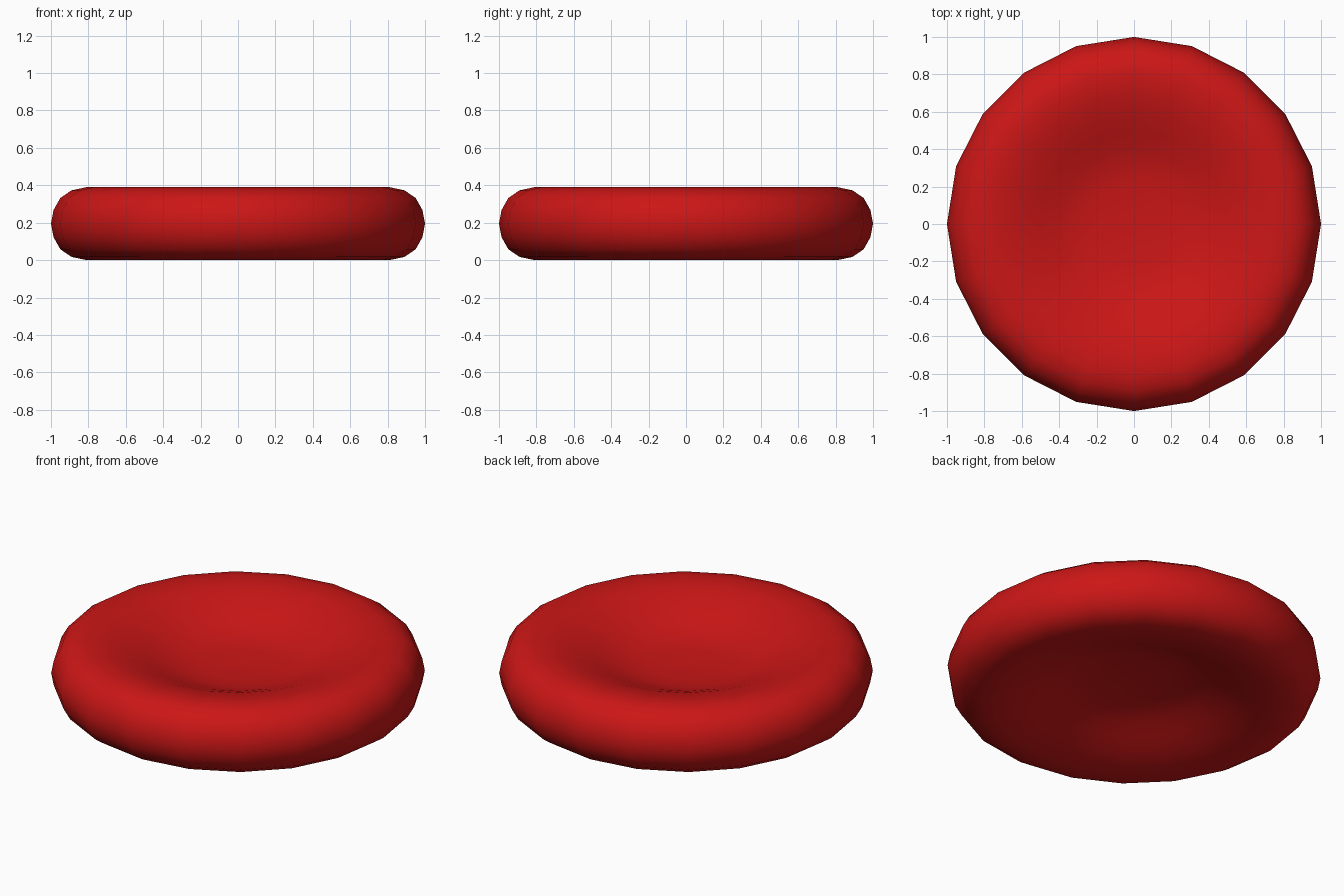
import bpy, bmesh
from math import cos, sin, tau

if "Cube" in bpy.data.objects:
    bpy.data.objects.remove(bpy.data.objects["Cube"])

SIDES = 20
MID = 0.195

# Upper half of the cross-section: (radius, height above the middle)
upper = [(0.20, 0.042), (0.30, 0.052), (0.40, 0.078), (0.50, 0.118),
         (0.60, 0.155), (0.70, 0.182), (0.81, 0.195), (0.89, 0.178),
         (0.95, 0.137), (0.986, 0.073)]
profile = upper + [(1.0, 0.0)] + [(r, -h) for r, h in reversed(upper)]

bm = bmesh.new()

# Rings of the dished disc, bridged from the top centre round to the bottom
rings = [[bm.verts.new((r * cos(tau * i / SIDES), r * sin(tau * i / SIDES), MID + h))
          for i in range(SIDES)] for r, h in profile]
for a, b in zip(rings, rings[1:]):
    for i in range(SIDES):
        j = (i + 1) % SIDES
        bm.faces.new((a[i], b[i], b[j], a[j]))

# Centre fans close both dimples
for ring, h in ((rings[0], 0.037), (rings[-1], -0.037)):
    centre = bm.verts.new((0, 0, MID + h))
    for i in range(SIDES):
        bm.faces.new((centre, ring[i], ring[(i + 1) % SIDES]))

bmesh.ops.recalc_face_normals(bm, faces=bm.faces[:])
for f in bm.faces:
    f.smooth = True

mesh = bpy.data.meshes.new("dished_disc")
bm.to_mesh(mesh)
bm.free()

# Red surface
red = bpy.data.materials.new("red")
red.diffuse_color = (0.6, 0.008, 0.008, 1)
red.use_nodes = True
red.node_tree.nodes["Principled BSDF"].inputs["Base Color"].default_value = red.diffuse_color
mesh.materials.append(red)

disc = bpy.data.objects.new("dished_disc", mesh)
bpy.context.collection.objects.link(disc)
